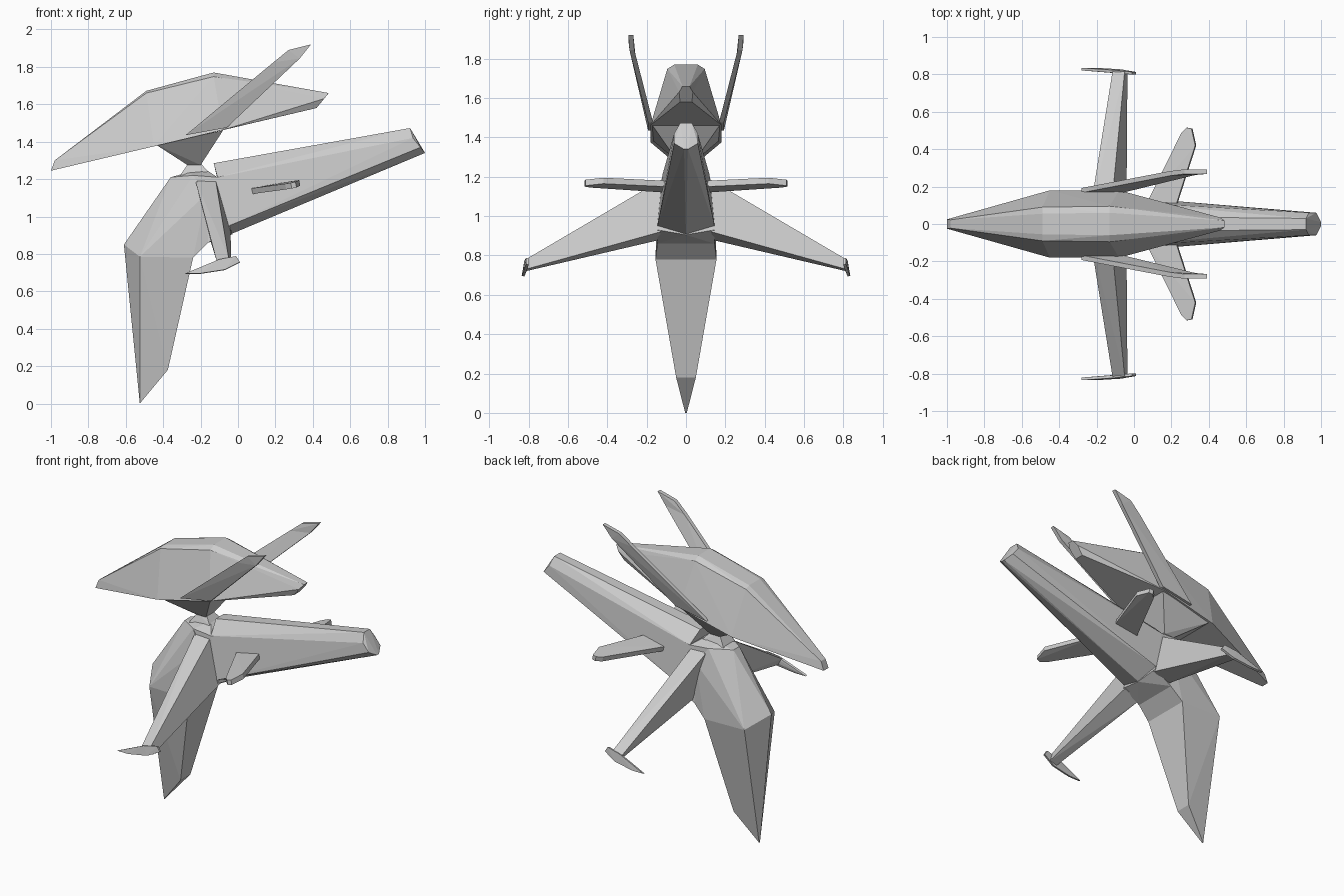
import bpy, bmesh
from mathutils import Vector


def hull_object(name, groups):
    """One flat-faceted object made of one or more convex pieces."""
    mesh = bpy.data.meshes.new(name)
    for pts in groups:
        bm = bmesh.new()
        for p in pts:
            bm.verts.new(p)
        res = bmesh.ops.convex_hull(bm, input=bm.verts[:])
        junk = {v for v in res["geom_interior"] + res["geom_unused"]
                if isinstance(v, bmesh.types.BMVert)}
        bmesh.ops.delete(bm, geom=list(junk), context='VERTS')
        bmesh.ops.recalc_face_normals(bm, faces=bm.faces[:])
        bmesh.ops.dissolve_limit(bm, angle_limit=0.02, verts=bm.verts[:], edges=bm.edges[:])
        bm.from_mesh(mesh)
        bm.to_mesh(mesh)
        bm.free()
    obj = bpy.data.objects.new(name, mesh)
    bpy.context.collection.objects.link(obj)
    return obj


def both(pts):
    """Points given for +y, completed with their mirror at -y."""
    return pts + [(x, -y, z) for x, y, z in pts if y != 0]


def pair(name, groups):
    """Separate part on each side of the craft."""
    for side, s in (("left", 1), ("right", -1)):
        hull_object(f"{name}_{side}", [[(x, y * s, z) for x, y, z in g] for g in groups])


def plate(outline, offset):
    """Thickened flat outline."""
    o = Vector(offset)
    return [tuple(Vector(p) + o * k) for p in outline for k in (-0.5, 0.5)]


# Upper hull: flat underside, faceted roof
hull_object("upper_hull", [both([
    (-1.0, .025, 1.245), (-.98, .022, 1.30),
    (-.45, .18, 1.375), (-.49, .09, 1.66), (-.49, .055, 1.672),
    (-.08, .18, 1.463), (-.13, .095, 1.748), (-.13, .06, 1.77),
    (.42, .03, 1.58), (.46, .035, 1.63), (.485, .018, 1.66)])])

# Tapered neck between upper hull and body
hull_object("neck", [both([
    (-.44, .17, 1.385), (-.08, .17, 1.46), (-.27, .04, 1.275), (-.20, .04, 1.275)])])

# Small collar on top of the body
hull_object("neck_collar", [both([
    (-.265, .035, 1.285), (-.20, .035, 1.285), (-.31, .06, 1.22), (-.16, .06, 1.24)])])

# Central hub and the bent front body leading down to the knee
hull_object("body", [
    both([(-.61, 0, .85), (-.525, .155, .785), (-.24, .155, .78), (-.36, .03, 1.21),
          (-.24, .115, 1.22), (-.27, .05, 1.235), (-.16, .145, .86), (-.17, .145, 1.12)]),
    both([(-.24, .115, 1.22), (-.27, .05, 1.235), (-.11, .12, 1.21), (-.17, .03, 1.25),
          (-.04, .145, .93), (-.16, .145, .86), (-.03, 0, .905)])])

# Lower spike hanging from the knee
hull_object("lower_spike", [both([
    (-.61, 0, .85), (-.525, .155, .785), (-.24, .155, .78),
    (-.375, .05, .18), (-.525, .004, 0)])])

# Long tail boom with a six-sided end
hull_object("tail_boom", [both([
    (-.13, .04, 1.285), (-.11, .12, 1.21), (-.05, .145, .95), (-.04, .0, .905),
    (.92, .03, 1.473), (.935, .06, 1.42), (.975, .06, 1.37), (1.0, .01, 1.34)])])

# Drooping side wings
pair("wing", [[
    (-.23, .10, 1.20), (-.12, .10, 1.20), (-.04, .13, .92), (-.15, .13, .88),
    (-.115, .815, .765), (-.05, .815, .78), (-.035, .815, .73), (-.09, .815, .72)]])

# Winglets at the wing ends
pair("winglet", [plate([
    (-.28, .828, .695), (-.10, .815, .77), (-.01, .806, .787),
    (.01, .806, .755), (-.07, .82, .715), (-.2, .828, .695)], (0, .014, .003))])

# Small fins on the tail sides
pair("tail_fin", [plate([
    (.07, .11, 1.135), (.255, .485, 1.16), (.285, .515, 1.165), (.31, .51, 1.17),
    (.33, .42, 1.18), (.23, .11, 1.165)], (-.006, 0, .03))])

# Raked fins on the upper hull, bent upright near the end
root = [(-.28, .18, 1.435), (-.06, .18, 1.475)]
bend = [(.19, .27, 1.825), (.33, .275, 1.845)]
tip = [(.27, .28, 1.89), (.39, .28, 1.92)]
pair("upper_fin", [plate(root + bend, (0, .025, 0)), plate(bend + tip, (0, .025, 0))])
